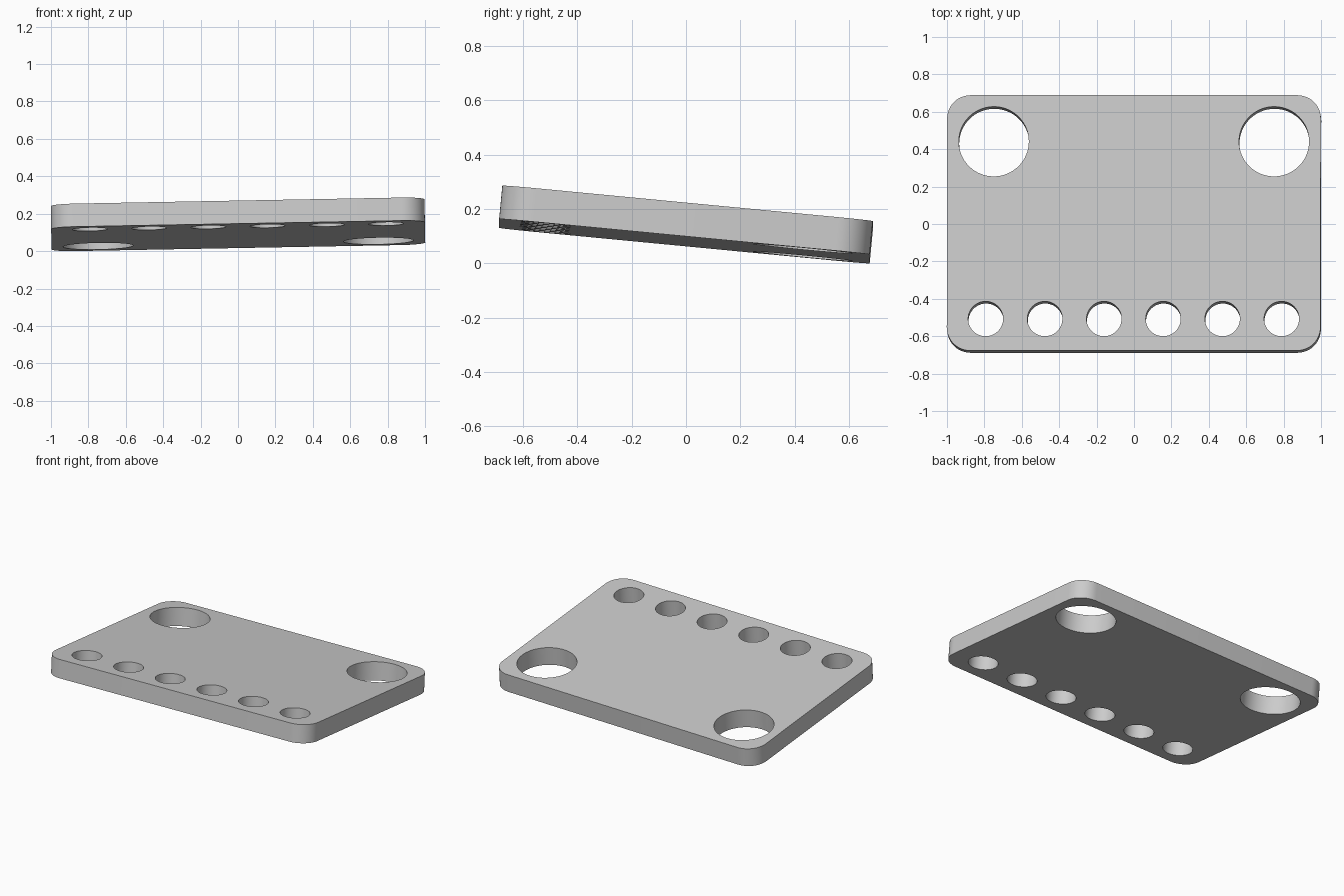
import bpy
import bmesh
from math import sin, cos, pi, radians
from mathutils import Matrix

cube = bpy.data.objects.get("Cube")
if cube:
    bpy.data.objects.remove(cube, do_unlink=True)

UNIT = 0.1249
HALF_X, HALF_Y, THICK, CORNER = 8 * UNIT, 5.49 * UNIT, 0.99 * UNIT, UNIT

grey = bpy.data.materials.new("light grey")
grey.use_nodes = True
grey.diffuse_color = (0.6, 0.6, 0.6, 1)
grey.node_tree.nodes["Principled BSDF"].inputs["Base Color"].default_value = (0.6, 0.6, 0.6, 1)


def arc(cx, cy, r, start, sweep, steps):
    return [(cx + r * cos(start + sweep * i / steps),
             cy + r * sin(start + sweep * i / steps)) for i in range(steps + 1)]


# Rounded outline, counter-clockwise from the back left corner
outline = []
for k, (sx, sy) in enumerate([(1, 1), (-1, 1), (-1, -1), (1, -1)]):
    outline += arc(sx * (HALF_X - CORNER), sy * (HALF_Y - CORNER),
                   CORNER, k * pi / 2, pi / 2, 12)

# Two large holes at the back, a row of six small ones at the front
loops = [outline]
for side in (-1, 1):
    loops.append(arc(side * 6 * UNIT, 3.5 * UNIT, 1.5 * UNIT, 0, 2 * pi, 64)[:-1])
for i in range(6):
    loops.append(arc((i - 2.5) * 0.3165, -0.515, 0.75 * UNIT, 0, 2 * pi, 48)[:-1])

# Filled and extruded profile
curve = bpy.data.curves.new("plate_profile", "CURVE")
curve.dimensions = "2D"
curve.fill_mode = "BOTH"
curve.extrude = THICK / 2
for loop in loops:
    spline = curve.splines.new("POLY")
    spline.points.add(len(loop) - 1)
    for point, (x, y) in zip(spline.points, loop):
        point.co = (x, y, 0, 1)
    spline.use_cyclic_u = True

profile = bpy.data.objects.new("plate_profile", curve)
bpy.context.collection.objects.link(profile)
bpy.context.view_layer.update()
mesh = bpy.data.meshes.new_from_object(
    profile.evaluated_get(bpy.context.evaluated_depsgraph_get()))
bpy.data.objects.remove(profile, do_unlink=True)

# Weld, then tilt the plate and rest its lowest corner on the floor
bm = bmesh.new()
bm.from_mesh(mesh)
bmesh.ops.remove_doubles(bm, verts=bm.verts, dist=0.0001)
bmesh.ops.recalc_face_normals(bm, faces=bm.faces)
tilt = Matrix.Rotation(radians(-1.06), 4, "Y") @ Matrix.Rotation(radians(-5.47), 4, "X")
bm.transform(tilt)
low = min(v.co.z for v in bm.verts)
bm.transform(Matrix.Translation((0, 0, -low)))
bm.to_mesh(mesh)
bm.free()

mesh.name = "perforated_plate"
mesh.materials.clear()
mesh.materials.append(grey)
plate = bpy.data.objects.new("perforated_plate", mesh)
bpy.context.collection.objects.link(plate)
bpy.ops.object.select_all(action="DESELECT")
plate.select_set(True)
bpy.context.view_layer.objects.active = plate
bpy.ops.object.shade_smooth_by_angle(angle=radians(30))
